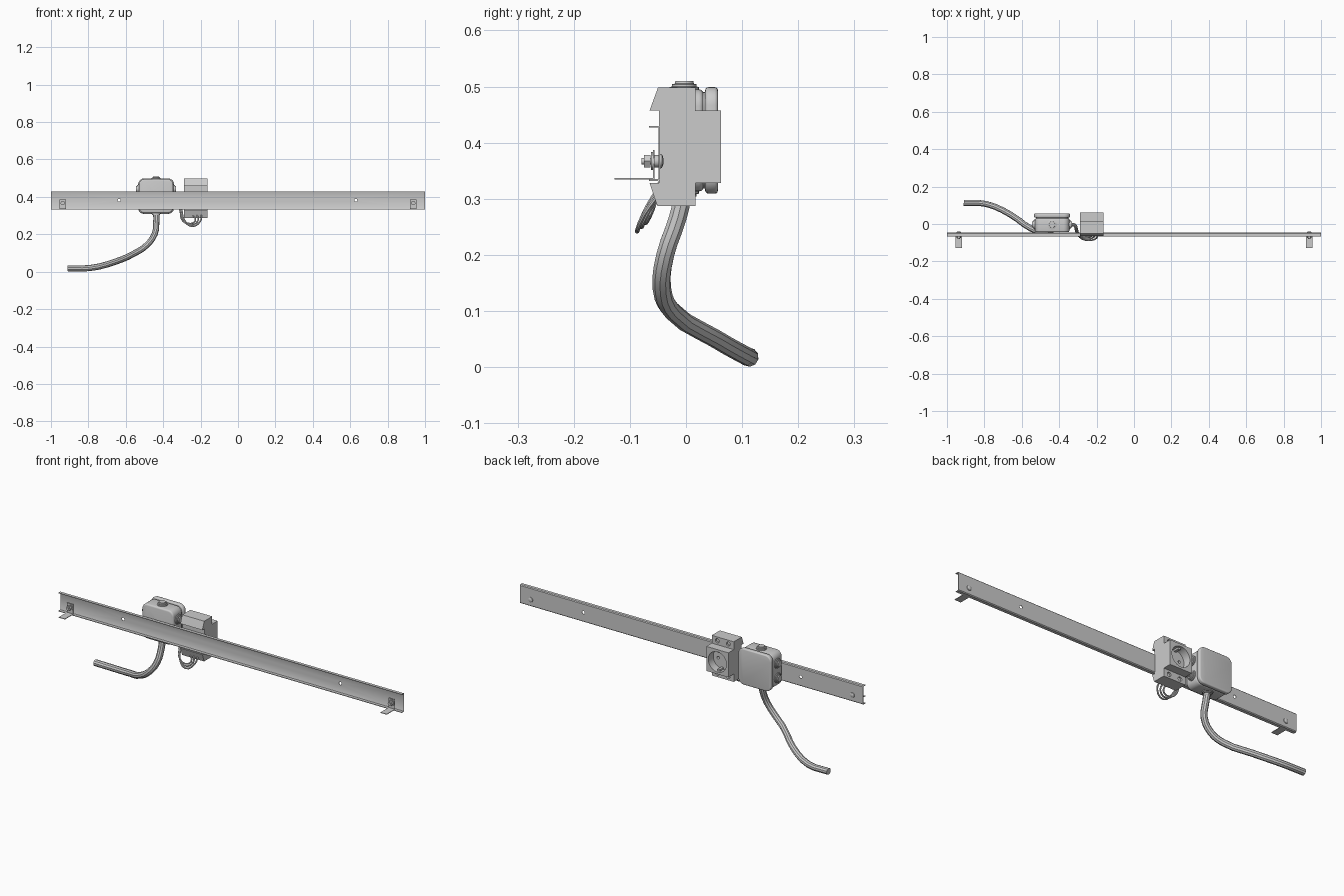
import bpy, bmesh, math
from mathutils import Vector, Matrix

if "Cube" in bpy.data.objects:
    bpy.data.objects.remove(bpy.data.objects["Cube"])


def finish(name, bm, smooth=True):
    bmesh.ops.recalc_face_normals(bm, faces=bm.faces)
    me = bpy.data.meshes.new(name)
    bm.to_mesh(me)
    bm.free()
    ob = bpy.data.objects.new(name, me)
    bpy.context.collection.objects.link(ob)
    if smooth:
        shade(ob)
    return ob


def shade(ob):
    bpy.ops.object.select_all(action='DESELECT')
    ob.select_set(True)
    bpy.context.view_layer.objects.active = ob
    bpy.ops.object.shade_smooth_by_angle(angle=math.radians(35))


def extrude(name, pts, vec, smooth=False):
    bm = bmesh.new()
    f = bm.faces.new([bm.verts.new(p) for p in pts])
    r = bmesh.ops.extrude_face_region(bm, geom=[f])
    bmesh.ops.translate(bm, vec=vec,
                        verts=[v for v in r['geom'] if isinstance(v, bmesh.types.BMVert)])
    return finish(name, bm, smooth)


def lathe(name, profile, base, axis, n=24):
    """Spin (radius, height) steps round an axis starting at base."""
    q = Vector((0, 0, 1)).rotation_difference(Vector(axis))
    bm = bmesh.new()
    rings = [[bm.verts.new(Vector(base) + q @ Vector((r * math.cos(2 * math.pi * i / n),
              r * math.sin(2 * math.pi * i / n), h))) for i in range(n)] for r, h in profile]
    for a, b in zip(rings, rings[1:]):
        for i in range(n):
            bm.faces.new((a[i], a[(i + 1) % n], b[(i + 1) % n], b[i]))
    bm.faces.new(rings[0])
    bm.faces.new(rings[-1])
    return finish(name, bm)


def box(name, lo, hi):
    (x0, y0, z0), (x1, y1, z1) = lo, hi
    return extrude(name, [(x0, y0, z0), (x1, y0, z0), (x1, y1, z0), (x0, y1, z0)],
                   (0, 0, z1 - z0))


def apply(ob):
    dg = bpy.context.evaluated_depsgraph_get()
    me = bpy.data.meshes.new_from_object(ob.evaluated_get(dg))
    ob.modifiers.clear()
    ob.data = me


def cut(ob, cutters):
    for c in cutters:
        m = ob.modifiers.new("cut", 'BOOLEAN')
        m.operation, m.object, m.solver = 'DIFFERENCE', c, 'EXACT'
    apply(ob)
    for c in cutters:
        bpy.data.objects.remove(c)
    shade(ob)


def rounded(name, cx, cz, w, h, r, y0, y1, bevel):
    pts = []
    for k, (sx, sz) in enumerate(((1, 1), (-1, 1), (-1, -1), (1, -1))):
        for i in range(7):
            a = math.pi / 2 * (k + i / 6)
            pts.append((cx + sx * (w / 2 - r) + r * math.cos(a), y0,
                        cz + sz * (h / 2 - r) + r * math.sin(a)))
    ob = extrude(name, pts, (0, y1 - y0, 0))
    m = ob.modifiers.new("soft", 'BEVEL')
    m.width, m.segments, m.angle_limit = bevel, 3, math.radians(40)
    apply(ob)
    shade(ob)
    return ob


def tube(name, pts, r, res=3, u=4):
    cu = bpy.data.curves.new(name, 'CURVE')
    cu.dimensions, cu.bevel_depth, cu.bevel_resolution = '3D', r, res
    cu.use_fill_caps, cu.resolution_u = True, u
    sp = cu.splines.new('BEZIER')
    sp.bezier_points.add(len(pts) - 1)
    for b, p in zip(sp.bezier_points, pts):
        b.co, b.handle_left_type, b.handle_right_type = p, 'AUTO', 'AUTO'
    tmp = bpy.data.objects.new(name, cu)
    bpy.context.collection.objects.link(tmp)
    dg = bpy.context.evaluated_depsgraph_get()
    me = bpy.data.meshes.new_from_object(tmp.evaluated_get(dg))
    bpy.data.objects.remove(tmp)
    ob = bpy.data.objects.new(name, me)
    bpy.context.collection.objects.link(ob)
    shade(ob)
    return ob


# Mounting rail: thin channel with lips toward the front
t = 0.003
rail_profile = [(-0.066, 0.332), (-0.05, 0.332), (-0.046, 0.336), (-0.046, 0.426),
                (-0.05, 0.43), (-0.066, 0.43), (-0.066, 0.43 - t), (-0.05, 0.43 - t),
                (-0.049, 0.425), (-0.049, 0.337), (-0.05, 0.332 + t), (-0.066, 0.332 + t)]
rail = extrude("mounting_rail", [(-1, y, z) for y, z in rail_profile], (2, 0, 0))
cut(rail, [lathe("hole", [(0.008, 0), (0.008, 0.06)], (x, -0.08, 0.382), (0, 1, 0), 16)
           for x in (-0.635, 0.63)])

# End brackets with bolts
for side, x in (("left", -0.937), ("right", 0.937)):
    extrude(side + "_bracket", [(x - 0.018, y, z) for y, z in
            ((-0.127, 0.334), (-0.056, 0.334), (-0.056, 0.387), (-0.059, 0.387),
             (-0.059, 0.337), (-0.127, 0.337))], (0.036, 0, 0))
    lathe(side + "_bolt_shank", [(0.006, 0), (0.006, 0.034)], (x, -0.079, 0.367), (0, 1, 0), 12)
    lathe(side + "_bolt_nut", [(0.013, 0), (0.013, 0.012)], (x, -0.075, 0.367), (0, 1, 0), 6)
    lathe(side + "_bolt_washer", [(0.016, 0), (0.016, 0.003)], (x, -0.062, 0.367), (0, 1, 0))
    lathe(side + "_bolt_spacer", [(0.011, 0), (0.011, 0.008)], (x, -0.057, 0.367), (0, 1, 0))
    lathe(side + "_bolt_dome", [(0.013, 0), (0.012, 0.003), (0.008, 0.005), (0.003, 0.006)],
          (x, -0.046, 0.367), (0, 1, 0))

# Power socket clipped on the rail
socket_profile = [(-0.05, 0.498), (-0.065, 0.457), (-0.048, 0.457), (-0.048, 0.328),
                  (-0.065, 0.328), (-0.051, 0.287), (0.017, 0.287), (0.017, 0.328),
                  (0.062, 0.328), (0.062, 0.457), (0.017, 0.457), (0.017, 0.498)]
sx, sz = -0.226, 0.392
socket = extrude("socket_body", [(sx - 0.064, y, z) for y, z in socket_profile], (0.128, 0, 0))
cutters = [lathe("recess", [(0.053, 0), (0.053, 0.06)], (sx, 0.02, sz), (0, 1, 0), 40)]
for s in (-1, 1):
    cutters.append(lathe("pin", [(0.007, 0), (0.007, 0.03)], (sx + s * 0.025, 0.0, sz), (0, 1, 0), 16))
    for z in (0.478, 0.307):
        cutters.append(lathe("screw", [(0.011, 0), (0.011, 0.03)], (sx + s * 0.032, 0.005, z), (0, 1, 0), 20))
cut(socket, cutters)
for s in (-1, 1):
    z = sz + s * 0.048
    box("earth_clip", (sx - 0.007, 0.02, z - 0.005), (sx + 0.007, 0.05, z + 0.005))
    for zz in (0.478, 0.307):
        lathe("terminal_screw", [(0.009, 0), (0.009, 0.006)], (sx + s * 0.032, 0.005, zz), (0, 1, 0), 20)

# Junction box with lid
bx, bz = -0.438, 0.404
rounded("junction_box_body", bx, bz, 0.184, 0.182, 0.03, -0.044, 0.031, 0.008)
rounded("junction_box_seam", bx, bz, 0.174, 0.172, 0.027, 0.029, 0.036, 0.001)
rounded("junction_box_lid", bx, bz, 0.192, 0.19, 0.032, 0.034, 0.057, 0.006)

# Stepped cable grommets
steps = [(0.026, 0), (0.026, 0.005), (0.022, 0.006), (0.022, 0.010),
         (0.017, 0.011), (0.016, 0.016)]
lathe("top_grommet", steps, (bx, -0.003, 0.494), (0, 0, 1))
lathe("bottom_grommet", steps, (bx, -0.003, 0.314), (0, 0, -1))
for s in (-1, 1):
    for z in (0.365, 0.442):
        lathe("side_grommet", steps, (bx + s * 0.091, -0.003, z), (s, 0, 0))

# Supply cable
tube("supply_cable", [(-0.437, -0.003, 0.315), (-0.437, -0.015, 0.265), (-0.446, -0.037, 0.2),
                      (-0.49, -0.043, 0.14), (-0.55, -0.025, 0.1), (-0.66, 0.05, 0.052),
                      (-0.79, 0.107, 0.02), (-0.91, 0.113, 0.018)], 0.0165, 3, 3)

# Link cable and its three wires looping into the socket
tube("link_cable", [(-0.342, -0.003, 0.365), (-0.318, -0.006, 0.362), (-0.308, -0.03, 0.34),
                    (-0.303, -0.05, 0.315)], 0.009)
for i in range(3):
    d = i - 1
    tube("link_wire", [(-0.303 + d * 0.004, -0.048, 0.32), (-0.295 + d * 0.006, -0.066 - d * 0.006, 0.28),
                       (-0.258 + d * 0.012, -0.079 - d * 0.008, 0.25 - d * 0.008),
                       (-0.214 + d * 0.014, -0.07 - d * 0.005, 0.272),
                       (-0.222 + d * 0.025, -0.048, 0.31)], 0.0042, 2, 3)
